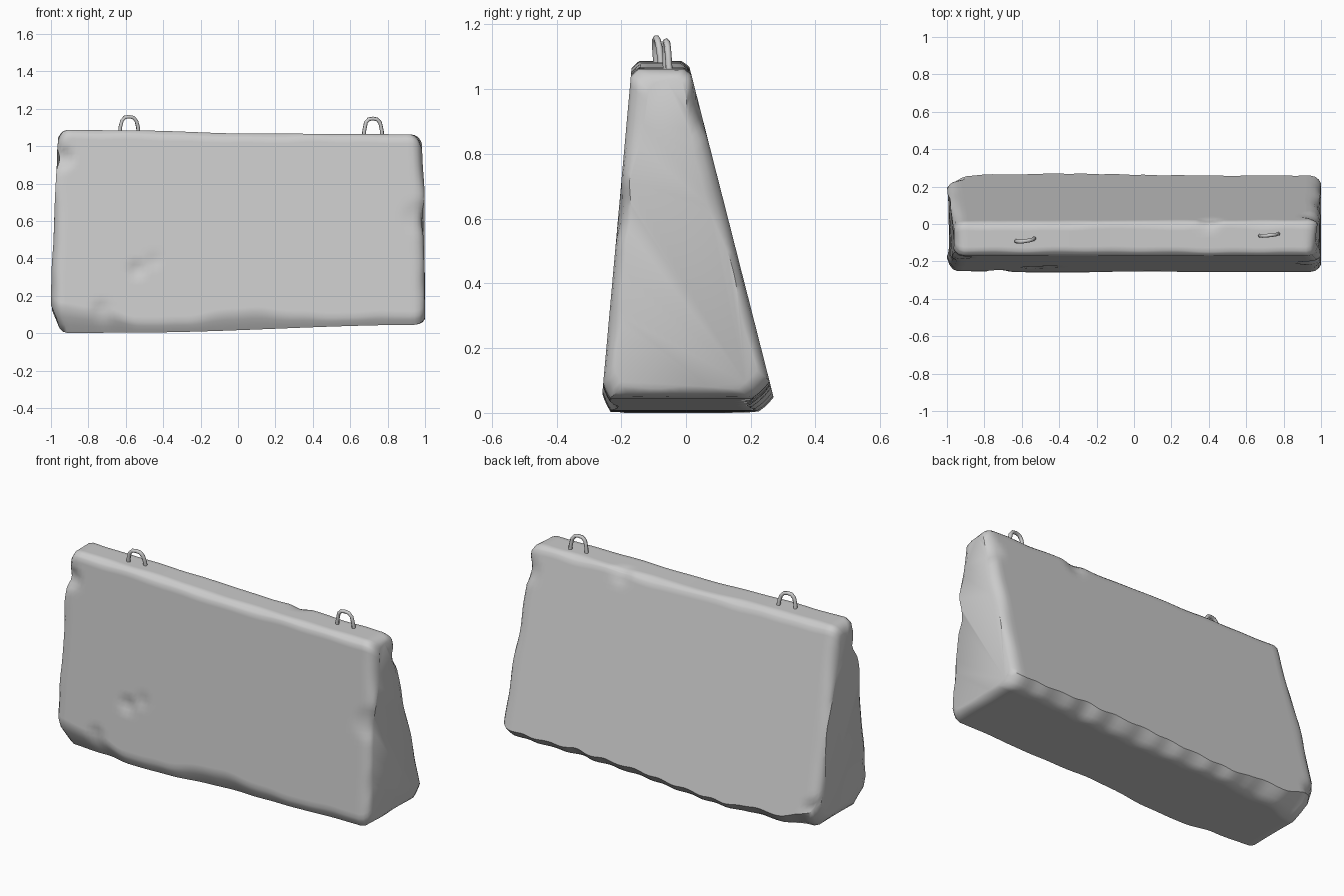
import bpy, bmesh, math
from mathutils import Vector, noise

if "Cube" in bpy.data.objects:
    bpy.data.objects.remove(bpy.data.objects["Cube"])


def lerp_keys(keys, x):
    if x <= keys[0][0]:
        return keys[0][1]
    for (a, va), (b, vb) in zip(keys, keys[1:]):
        if x <= b:
            t = (x - a) / (b - a)
            t = t * t * (3 - 2 * t)
            return va + (vb - va) * t
    return keys[-1][1]


def wob(a, seed, amp):
    return amp * noise.noise(Vector((a, seed * 7.3, seed * 1.7)))


# Worn edge outlines along the block length
BOTTOM = [(-1, 0.0), (-0.6, 0.003), (1, 0.045)]
TOP = [(-1, 1.087), (-0.55, 1.083), (0.05, 1.067), (1, 1.063)]
FRONT_WEAR = [(-1, 0.14), (-0.72, 0.11), (-0.55, 0.055), (-0.3, 0.06), (0, 0.095), (0.6, 0.045), (1, 0.045)]
BACK_WEAR = [(-1, 0.12), (-0.75, 0.07), (-0.2, 0.05), (0.4, 0.065), (1, 0.055)]
# End outlines over the height
LEFT = [(0, -0.965), (0.1, -1.0), (0.25, -0.998), (0.6, -0.982), (1.0, -0.968), (1.085, -0.962)]
RIGHT = [(0, 1.0), (0.3, 0.997), (0.6, 0.99), (0.75, 0.997), (1.03, 0.985), (1.08, 0.968)]


def section(x, inset):
    """Chamfered tapering section as (y, z) points, sampled along each side."""
    zb = lerp_keys(BOTTOM, x) + inset
    zt = lerp_keys(TOP, x) - inset
    front = lambda z: -0.264 + 0.09 * z + inset
    back = lambda z: 0.283 - 0.255 * z - inset
    f = lerp_keys(FRONT_WEAR, x) + wob(x * 7, 1, 0.012)
    b = lerp_keys(BACK_WEAR, x) + wob(x * 9, 2, 0.025)
    tf = 0.024 + wob(x * 4, 3, 0.014)
    tb = 0.02 + wob(x * 5, 4, 0.014)
    corners = [
        ((front(zb), zb), (front(zb) + f * 0.55, zb), (front(zb + f), zb + f)),
        ((front(zt), zt), (front(zt - tf), zt - tf), (front(zt) + tf, zt)),
        ((back(zt), zt), (back(zt) - tb, zt), (back(zt - tb), zt - tb)),
        ((back(zb), zb), (back(zb + b), zb + b), (back(zb) - b * 1.3, zb)),
    ]
    pts = []
    for i, (c, p, q) in enumerate(corners):
        for t in (0, 0.33, 0.67, 1):
            bulge = 0.3 * t * (1 - t)
            pts.append(tuple((p[k] * (1 - t) + q[k] * t) * (1 - bulge) + c[k] * bulge for k in (0, 1)))
        nxt = corners[(i + 1) % 4][1]
        n = (36, 6, 36, 12)[i]
        pts += [tuple(q[k] + (nxt[k] - q[k]) * j / n for k in (0, 1)) for j in range(1, n)]
    return pts


# Chips: centre, radius, depth
CHIPS = [((-0.54, -0.23, 0.34), 0.055, 0.014), ((-0.45, -0.225, 0.385), 0.05, 0.007),
         ((-0.94, -0.18, 0.94), 0.07, 0.025), ((-0.98, 0.25, 0.13), 0.08, 0.025),
         ((-0.73, -0.25, 0.12), 0.06, 0.012), ((0.97, -0.2, 0.62), 0.1, 0.01),
         ((0.97, 0.03, 0.92), 0.08, 0.014), ((0.4, 0.02, 1.05), 0.07, 0.012)]


def build_block():
    bm = bmesh.new()
    stations = [(-1.0, 0.04), (-0.988, 0.02), (-0.97, 0.006)]
    stations += [(-0.945 + 1.89 * i / 74, 0.0) for i in range(75)]
    stations += [(-u, ins) for u, ins in reversed(stations[:3])]
    rings = []
    for u, inset in stations:
        ring = []
        plain = section(u, 0)
        worn = section(u, inset)
        for (y0, z0), (y1, z1) in zip(plain, worn):
            k = 1 + wob(z0 * 5 + y0 * 4, 5 + (u > 0), 0.9) if inset else 0
            y, z = y0 + (y1 - y0) * k, z0 + (z1 - z0) * k
            x = (1 - u) / 2 * lerp_keys(LEFT, z0) + (1 + u) / 2 * lerp_keys(RIGHT, z0)
            ring.append(bm.verts.new((x, y, z)))
        rings.append(ring)
    for a, b in zip(rings, rings[1:]):
        for i in range(len(a)):
            j = (i + 1) % len(a)
            bm.faces.new((a[i], a[j], b[j], b[i]))
    bm.faces.new(rings[0])
    bm.faces.new(rings[-1])
    bmesh.ops.recalc_face_normals(bm, faces=bm.faces)
    bm.normal_update()
    # Press the chips into the surface
    normals = {v: v.normal.copy() for v in bm.verts}
    for centre, radius, depth in CHIPS:
        for v in bm.verts:
            d = (v.co - Vector(centre)).length / radius
            if d < 1:
                v.co -= normals[v] * depth * min(1, 1.6 * (1 - d))
    mesh = bpy.data.meshes.new("concrete_block")
    bm.to_mesh(mesh)
    bm.free()
    ob = bpy.data.objects.new("concrete_block", mesh)
    bpy.context.collection.objects.link(ob)
    bpy.context.view_layer.objects.active = ob
    ob.select_set(True)
    bpy.ops.object.shade_smooth_by_angle(angle=math.radians(40))
    ob.select_set(False)


def lifting_loop(name, x, y, base, top, turn, lean):
    """Bent steel rod standing in the top of the block."""
    path = [(-0.050, base - 0.03), (-0.047, base + 0.02), (-0.038, top - 0.03), (-0.022, top - 0.013),
            (0, top - 0.010), (0.022, top - 0.014), (0.038, top - 0.032), (0.047, base + 0.02), (0.051, base - 0.03)]
    curve = bpy.data.curves.new(name, 'CURVE')
    curve.dimensions = '3D'
    curve.bevel_depth = 0.0105
    curve.bevel_resolution = 1
    curve.use_fill_caps = True
    sp = curve.splines.new('POLY')
    sp.points.add(len(path) - 1)
    for p, (dx, z) in zip(sp.points, path):
        p.co = (x + dx, y + dx * turn + (z - base) * lean, z, 1)
    sp.use_smooth = True
    bpy.context.collection.objects.link(bpy.data.objects.new(name, curve))


build_block()
lifting_loop("lifting_loop_left", -0.582, -0.084, 1.083, 1.167, 0.14, -0.1)
lifting_loop("lifting_loop_right", 0.722, -0.057, 1.063, 1.157, 0.1, -0.05)
